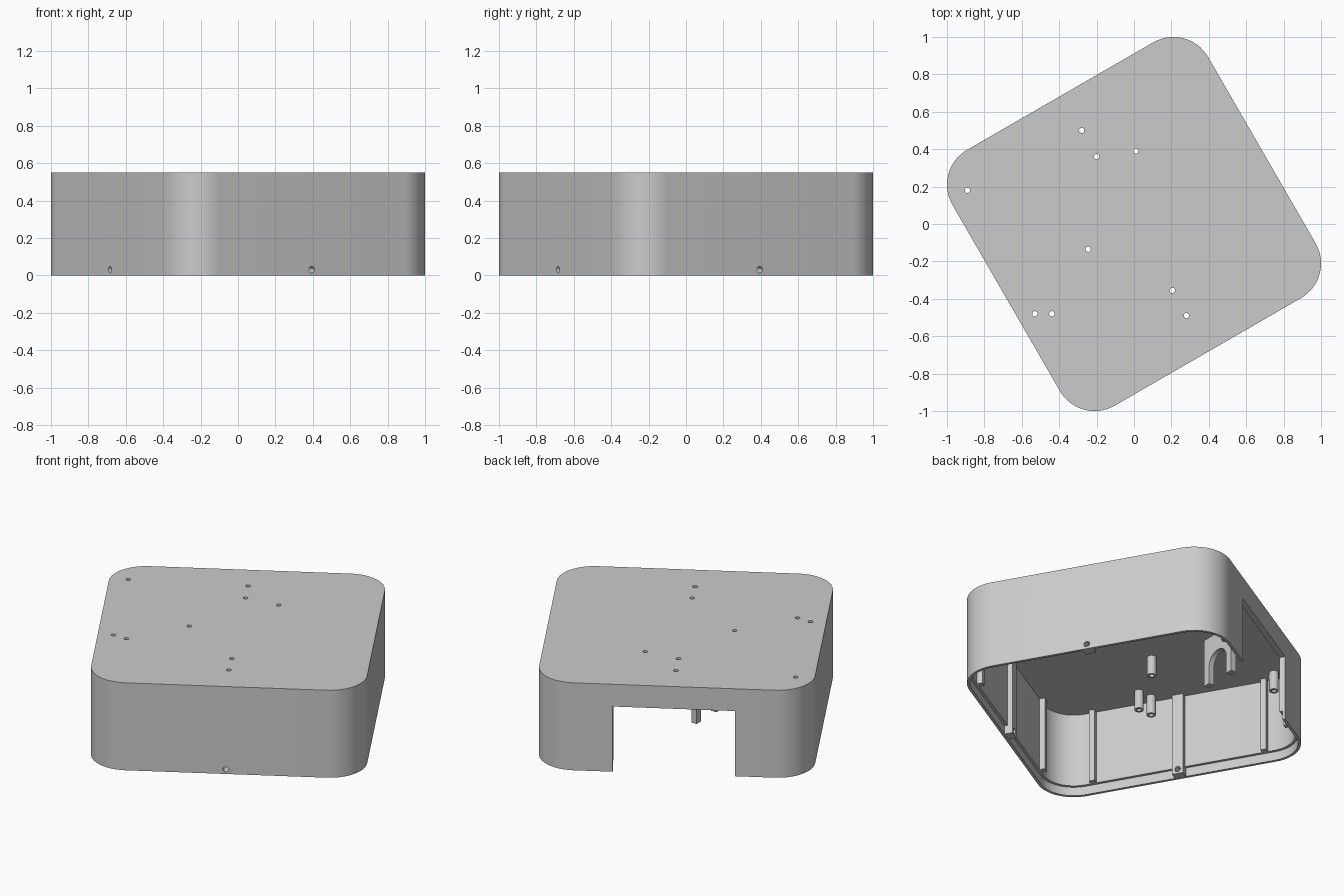
import bpy, bmesh
from math import sin, cos, pi, radians
from mathutils import Matrix

old = bpy.data.objects.get("Cube")
if old:
    bpy.data.objects.remove(old, do_unlink=True)

HEIGHT, CEILING, LIP = 0.55, 0.52, 0.055
CENTRE, RADIUS = 0.575, 0.2146          # corner arc centre and radius
INNER = CENTRE + RADIUS - 0.034         # inner wall distance from the middle
TURN = Matrix.Rotation(radians(30), 4, 'Z')

grey = bpy.data.materials.new("plain grey")
grey.use_nodes = True
grey.diffuse_color = (0.6, 0.6, 0.6, 1)
grey.node_tree.nodes["Principled BSDF"].inputs["Base Color"].default_value = (0.6, 0.6, 0.6, 1)


def finish(name, bm, matrix=TURN):
    bm.transform(matrix)
    bmesh.ops.recalc_face_normals(bm, faces=bm.faces)
    mesh = bpy.data.meshes.new(name)
    bm.to_mesh(mesh)
    bm.free()
    mesh.materials.append(grey)
    obj = bpy.data.objects.new(name, mesh)
    bpy.context.collection.objects.link(obj)
    return obj


def prism(bm, points, offset):
    face = bm.faces.new([bm.verts.new(p) for p in points])
    made = bmesh.ops.extrude_face_region(bm, geom=[face])["geom"]
    bmesh.ops.translate(bm, vec=offset, verts=[g for g in made if isinstance(g, bmesh.types.BMVert)])


def rounded_block(name, inset, z0, z1):
    r, n, pts = RADIUS - inset, 16, []
    for q, (sx, sy) in enumerate(((1, 1), (-1, 1), (-1, -1), (1, -1))):
        for i in range(n + 1):
            a = (q + i / n) * pi / 2
            pts.append((sx * CENTRE + r * cos(a), sy * CENTRE + r * sin(a), z0))
    bm = bmesh.new()
    prism(bm, pts, (0, 0, z1 - z0))
    return finish(name, bm)


def add_box(bm, lo, hi, matrix=Matrix()):
    size = [b - a for a, b in zip(lo, hi)]
    mid = [(a + b) / 2 for a, b in zip(lo, hi)]
    bmesh.ops.create_cube(bm, size=1, matrix=matrix @ Matrix.Translation(mid) @ Matrix.Diagonal((*size, 1)))


def add_rod(bm, radius, length, matrix):
    bmesh.ops.create_cone(bm, cap_ends=True, segments=24, radius1=radius, radius2=radius,
                          depth=length, matrix=matrix)


def cut(obj, cutter):
    mod = obj.modifiers.new("cut", 'BOOLEAN')
    mod.operation, mod.solver, mod.object = 'DIFFERENCE', 'EXACT', cutter
    cutter.hide_render = True
    bpy.ops.object.select_all(action='DESELECT')
    bpy.context.view_layer.objects.active = obj
    obj.select_set(True)
    bpy.ops.object.modifier_apply(modifier=mod.name)


# Open-bottomed shell and the shapes removed from it
shell = rounded_block("case_shell", 0, 0, HEIGHT)
cavity = rounded_block("cavity_cutter", 0.034, -0.2, CEILING)
lip = rounded_block("lip_cutter", 0.017, -0.1, LIP)

bm = bmesh.new()
add_box(bm, (-0.35, 0.6, -0.3), (0.35, 1, 0.41))
opening = finish("opening_cutter", bm)

# Screw holes through three walls, near the bottom edge
walls = [Matrix.Rotation(a, 4, 'Z') for a in (0, pi, -pi / 2)]
bm = bmesh.new()
for wall in walls:
    add_rod(bm, 0.017, 0.4, wall @ Matrix.Translation((0.75, 0, 0.03)) @ Matrix.Rotation(pi / 2, 4, 'Y'))
screw_holes = finish("screw_hole_cutter", bm)

# Holes in the top; the first five run through hollow posts
post_spots = [(0.01, 0.39), (-0.89, 0.18), (-0.245, -0.135), (-0.44, -0.48), (-0.53, -0.48)]
plain_spots = [(-0.28, 0.5), (-0.2, 0.36), (0.205, -0.355), (0.28, -0.49)]
bm = bmesh.new()
for x, y in post_spots + plain_spots:
    add_rod(bm, 0.014, 0.6, Matrix.Translation((x, y, 0.5)))
top_holes = finish("top_hole_cutter", bm, Matrix())

# Hollow posts hanging from the ceiling
bm = bmesh.new()
for x, y in post_spots:
    add_rod(bm, 0.027, 0.135, Matrix.Translation((x, y, 0.4675)))
posts = finish("mounting_posts", bm, Matrix())

# Screw ribs at the wall middles
bm = bmesh.new()
for wall in walls:
    add_box(bm, (INNER - 0.03, -0.033, 0.001), (INNER + 0.025, 0.033, CEILING + 0.01), wall)
screw_ribs = finish("screw_ribs", bm)

# Narrow ribs beside every corner, ending above the lip
bm = bmesh.new()
for k in range(4):
    for side in (-0.52, 0.52):
        add_box(bm, (INNER - 0.033, side - 0.017, LIP), (INNER + 0.01, side + 0.017, CEILING + 0.01),
                Matrix.Rotation(k * pi / 2, 4, 'Z'))
corner_ribs = finish("corner_ribs", bm)

# Hanging bracket with a round-topped notch
mid, notch, half, foot, arc_z = 0.325, 0.075, 0.12, 0.22, 0.335
x = -0.385
pts = [(x, mid - half, CEILING + 0.01), (x, mid - half, foot), (x, mid - notch, foot)]
pts += [(x, mid - notch * cos(a), arc_z + notch * sin(a)) for a in (i * pi / 24 for i in range(25))]
pts += [(x, mid + notch, foot), (x, mid + half, foot), (x, mid + half, CEILING + 0.01)]
bm = bmesh.new()
prism(bm, pts, (0.035, 0, 0))
bracket = finish("notched_bracket", bm, Matrix())

for cutter in (cavity, lip, opening, screw_holes, top_holes):
    cut(shell, cutter)
cut(screw_ribs, screw_holes)
cut(posts, top_holes)
for cutter in (cavity, lip, opening, screw_holes, top_holes):
    bpy.data.objects.remove(cutter, do_unlink=True)

# Smooth the rounded corners, keep real edges crisp
for obj in (shell, posts, screw_ribs, corner_ribs, bracket):
    bpy.ops.object.select_all(action='DESELECT')
    bpy.context.view_layer.objects.active = obj
    obj.select_set(True)
    bpy.ops.object.shade_smooth_by_angle(angle=radians(30))
